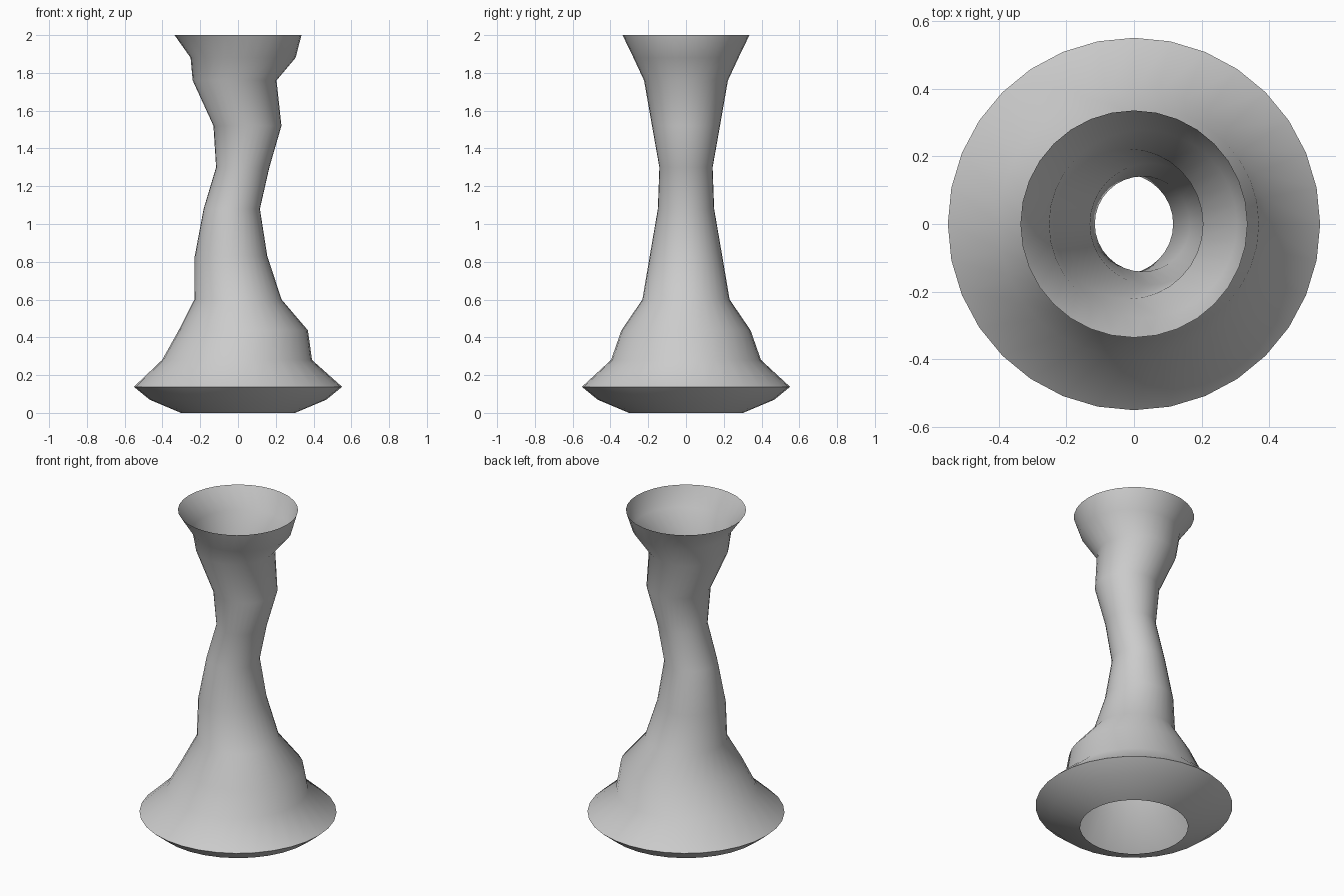
import bpy, bmesh, math

if "Cube" in bpy.data.objects:
    bpy.data.objects.remove(bpy.data.objects["Cube"])

SIDES = 32
# rings of the thin open shell: height, sideways offset, radius
RINGS = [
    (0.00, 0.000, 0.302), (0.07, 0.000, 0.468), (0.138, 0.000, 0.551),
    (0.28, -0.005, 0.397), (0.437, 0.028, 0.342), (0.60, 0.000, 0.231),
    (0.83, -0.037, 0.192), (1.08, -0.033, 0.149), (1.30, 0.025, 0.141),
    (1.52, 0.050, 0.180), (1.76, -0.018, 0.222), (1.88, 0.027, 0.278),
    (2.00, 0.000, 0.336),
]

bm = bmesh.new()
loops = []
for z, cx, r in RINGS:
    loops.append([bm.verts.new((cx + r * math.cos(2 * math.pi * i / SIDES),
                                r * math.sin(2 * math.pi * i / SIDES), z))
                  for i in range(SIDES)])

# skin neighbouring rings; both ends stay open
for low, high in zip(loops, loops[1:]):
    for i in range(SIDES):
        j = (i + 1) % SIDES
        bm.faces.new((low[i], low[j], high[j], high[i]))

mesh = bpy.data.meshes.new("wavy_vase")
bm.to_mesh(mesh)
bm.free()
vase = bpy.data.objects.new("wavy_vase", mesh)
bpy.context.collection.objects.link(vase)

# smooth body with a sharp base rim
bpy.context.view_layer.objects.active = vase
vase.select_set(True)
bpy.ops.object.shade_smooth_by_angle(angle=math.radians(65))
